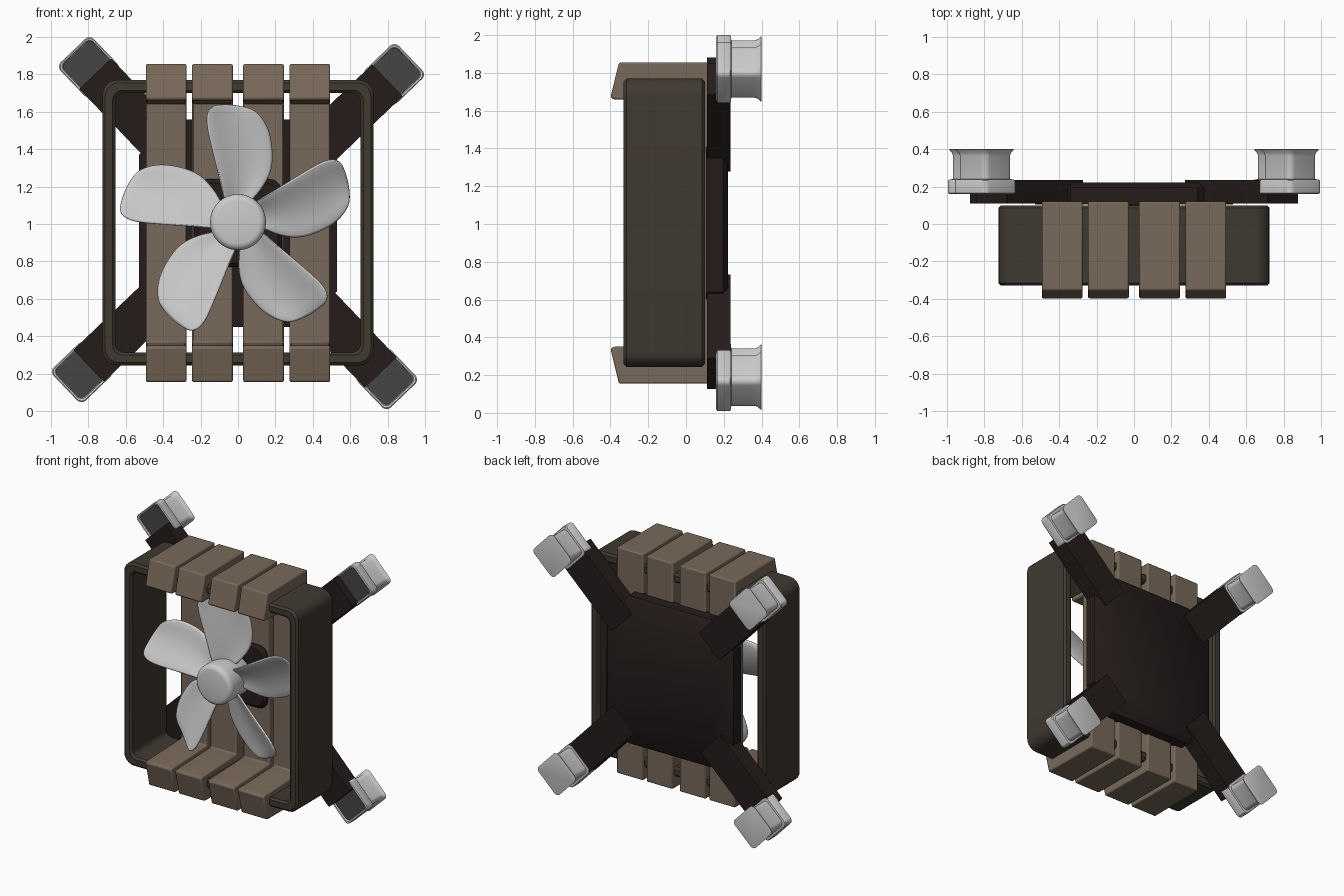
import bpy, bmesh
from math import sin, cos, pi, radians, hypot, atan2
from mathutils import Vector

if "Cube" in bpy.data.objects:
    bpy.data.objects.remove(bpy.data.objects["Cube"])

CZ = 1.005  # height of the centre


def material(name, rgb):
    m = bpy.data.materials.new(name)
    m.diffuse_color = (*rgb, 1)
    m.use_nodes = True
    m.node_tree.nodes["Principled BSDF"].inputs["Base Color"].default_value = m.diffuse_color
    return m


FIN = material("fin_brown", (0.19, 0.14, 0.10))
FRAME = material("frame_dark", (0.050, 0.041, 0.030))
DARK = material("mount_dark", (0.018, 0.012, 0.011))
PANEL = material("panel_grey", (0.06, 0.06, 0.06))


def finish(name, bm, mat=None, loc=(0, 0, 0), turn=0, bevel=0, subsurf=0, angle=35):
    bmesh.ops.recalc_face_normals(bm, faces=bm.faces[:])
    me = bpy.data.meshes.new(name)
    bm.to_mesh(me)
    bm.free()
    ob = bpy.data.objects.new(name, me)
    bpy.context.collection.objects.link(ob)
    ob.location = loc
    ob.rotation_euler.y = -turn
    if mat:
        me.materials.append(mat)
    if subsurf:
        s = ob.modifiers.new("subsurf", 'SUBSURF')
        s.levels = s.render_levels = subsurf
    if bevel:
        b = ob.modifiers.new("bevel", 'BEVEL')
        b.width, b.segments, b.limit_method = bevel, 2, 'ANGLE'
    bpy.ops.object.select_all(action='DESELECT')
    ob.select_set(True)
    bpy.context.view_layer.objects.active = ob
    bpy.ops.object.shade_smooth_by_angle(angle=radians(angle))
    return ob


def rounded(hx, hz, r, n=5):
    """Rounded rectangle in the xz plane; n=1 gives chamfers."""
    pts = []
    for q, (sx, sz) in enumerate([(1, 1), (-1, 1), (-1, -1), (1, -1)]):
        for i in range(n + 1):
            a = (q + i / n) * pi / 2
            pts.append((sx * (hx - r) + r * cos(a), sz * (hz - r) + r * sin(a)))
    return pts


def loft(loops, closed=False):
    """Join xz outlines given as (outline, y) pairs."""
    bm = bmesh.new()
    rings = [[bm.verts.new((x, y, z)) for x, z in pts] for pts, y in loops]
    n = len(rings[0])
    pairs = list(zip(rings, rings[1:]))
    if closed:
        pairs.append((rings[-1], rings[0]))
    else:
        bm.faces.new(rings[0])
        bm.faces.new(rings[-1])
    for a, b in pairs:
        for i in range(n):
            j = (i + 1) % n
            bm.faces.new((a[i], a[j], b[j], b[i]))
    return bm


def circle(r, n=32):
    return [(r * cos(2 * pi * i / n), r * sin(2 * pi * i / n)) for i in range(n)]


# Outer square frame, open front and back
section = [(.015, -.33), (0, -.315), (0, .085), (.015, .10),
           (.055, .10), (.07, .085), (.07, -.315), (.055, -.33)]
finish("frame", loft([(rounded(.725 - d, .763 - d, .08 - .5 * d), y) for d, y in section], True),
       FRAME, (0, 0, 1.007))

# Four C-shaped fins
c_shape = [(.12, .155), (.12, 1.855), (-.355, 1.855), (-.40, 1.67), (-.385, 1.66),
           (.02, 1.645), (.02, .365), (-.385, .35), (-.40, .34), (-.355, .155)]
for k, x in enumerate((-.384, -.137, .137, .384)):
    bm = bmesh.new()
    face = bm.faces.new([bm.verts.new((x - .109, y, z)) for y, z in c_shape])
    ext = bmesh.ops.extrude_face_region(bm, geom=[face])
    vs = [v for v in ext["geom"] if isinstance(v, bmesh.types.BMVert)]
    bmesh.ops.translate(bm, vec=(.218, 0, 0), verts=vs)
    finish(f"fin_{k + 1}", bm, FIN, bevel=.014)

# Back plate with cut corners
finish("back_plate", loft([(rounded(.53 - d, .555 - d, .19, 1), y)
                           for d, y in ((0, .105), (0, .195), (.03, .222))]), DARK, (0, 0, CZ))

# Motor block and fan hub
finish("motor_block", loft([(rounded(.235 - d, .235 - d, .07), y)
                            for d, y in ((.02, -.01), (0, .01), (0, .11))]), DARK, (0, 0, CZ))
finish("motor_shaft", loft([(circle(.125), -.06), (circle(.125), .02)]), DARK, (0, 0, 1.01))
finish("fan_hub", loft([(circle(r), y) for r, y in
                        ((.115, -.30), (.132, -.296), (.146, -.282), (.15, -.265),
                         (.15, -.06), (.14, -.04))]), None, (0, 0, 1.01), angle=50)

# Five pitched blades: (radius of left edge, left, radius of right edge, right)
rows = [(.10, -.075, .10, .065), (.20, -.095, .17, .125), (.32, -.125, .27, .19),
        (.45, -.158, .40, .19), (.56, -.180, .51, .168), (.625, -.15, .60, .10)]
for k in range(5):
    bm = bmesh.new()
    grid = []
    for side in (-1, 1):
        sheet = []
        for r0, t0, r1, t1 in rows:
            line = []
            for i in range(5):
                u = i / 4
                r, t = r0 + (r1 - r0) * u, t0 + (t1 - t0) * u
                r += .02 * sin(pi * u) * (r0 > .6)
                y = -.17 + .42 * t + .03 * sin(pi * u)
                line.append(bm.verts.new((t, y + side * .016, r)))
            sheet.append(line)
        grid.append(sheet)
    nr = len(rows)
    for s in grid:
        for a, b in zip(s, s[1:]):
            for i in range(4):
                bm.faces.new((a[i], a[i + 1], b[i + 1], b[i]))
    rim = [(0, i) for i in range(5)] + [(j, 4) for j in range(1, nr)] \
        + [(nr - 1, i) for i in (3, 2, 1, 0)] + [(j, 0) for j in range(nr - 2, 0, -1)]
    for (a, b), (c, d) in zip(rim, rim[1:] + rim[:1]):
        bm.faces.new((grid[0][a][b], grid[0][c][d], grid[1][c][d], grid[1][a][b]))
    finish(f"fan_blade_{k + 1}", bm, None, (0, 0, 1.01), turn=k * 2 * pi / 5, subsurf=2, angle=80)

# Diagonal arms with flared feet, repeated by quarter turns
R = hypot(.834, .797)
for k in range(4):
    a = atan2(.797, .834) + k * pi / 2
    place = (R * cos(a), 0, CZ + R * sin(a))
    bm = loft([(rounded(.295, .118, .004, 1), .11), (rounded(.295, .118, .004, 1), .236)])
    finish(f"arm_{k + 1}", bm, DARK, (.81 * cos(a), 0, CZ + .81 * sin(a)), a)
    foot = [(.106, .178), (.110, .163), (.118, .160), (.123, .166), (.123, .232), (.119, .238),
            (.104, .240), (.104, .365), (.108, .38), (.120, .398), (.114, .40)]
    finish(f"foot_{k + 1}", loft([(rounded(h, h, .032), y) for h, y in foot]), None, place, a)
    finish(f"foot_panel_{k + 1}", loft([(rounded(.105, .105, .03), .172),
                                        (rounded(.105, .105, .03), .185)]), PANEL, place, a)
